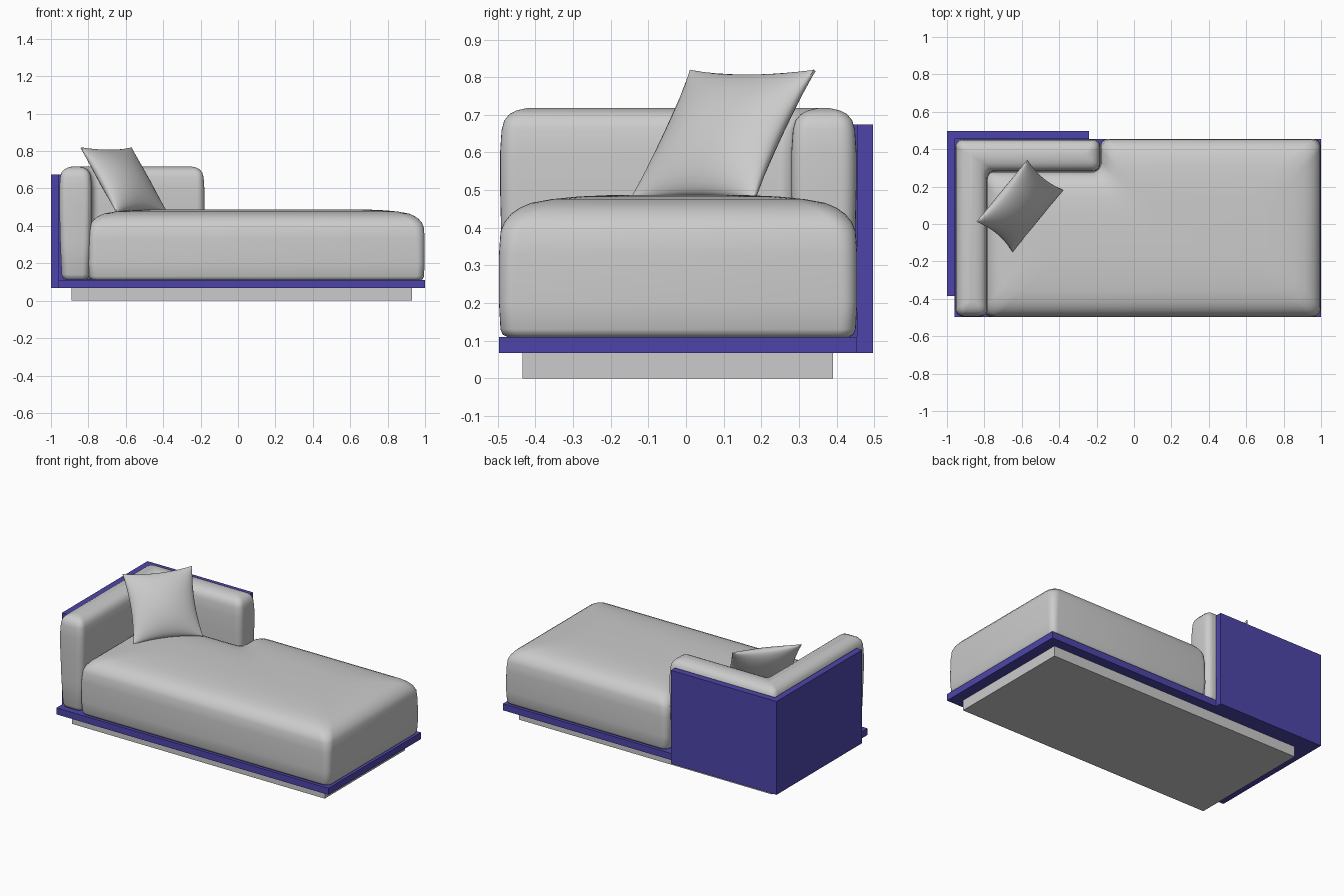
import bpy
import bmesh
from math import sin, cos, pi
from mathutils import Vector

default = bpy.context.scene.objects.get("Cube")
if default:
    bpy.data.objects.remove(default, do_unlink=True)


def make_material(name, colour):
    mat = bpy.data.materials.new(name)
    mat.use_nodes = True
    mat.diffuse_color = (*colour, 1)
    mat.node_tree.nodes["Principled BSDF"].inputs["Base Color"].default_value = (*colour, 1)
    return mat


fabric = make_material("grey fabric", (0.6, 0.6, 0.6))
lacquer = make_material("blue lacquer", (0.075, 0.06, 0.4))


def finish(name, bm, mat, smooth=False):
    bmesh.ops.recalc_face_normals(bm, faces=bm.faces[:])
    mesh = bpy.data.meshes.new(name)
    bm.to_mesh(mesh)
    bm.free()
    mesh.materials.append(mat)
    obj = bpy.data.objects.new(name, mesh)
    bpy.context.collection.objects.link(obj)
    if smooth:
        bpy.ops.object.select_all(action='DESELECT')
        obj.select_set(True)
        bpy.context.view_layer.objects.active = obj
        bpy.ops.object.shade_smooth_by_angle(angle=0.75)
    return obj


def box(name, low, high, mat):
    bm = bmesh.new()
    bmesh.ops.create_cube(bm, size=1)
    low, high = Vector(low), Vector(high)
    for v in bm.verts:
        v.co = (low + high) / 2 + v.co * (high - low)
    return finish(name, bm, mat)


def outline(corners, inset, radius, steps=6):
    """Right-angled outline, moved inwards, with rounded corners."""
    pts = [Vector(c) for c in corners]
    result = []
    for i, p in enumerate(pts):
        d_in = (p - pts[i - 1]).normalized()
        d_out = (pts[(i + 1) % len(pts)] - p).normalized()
        both = d_in + d_out
        p = p + inset * Vector((-both.y, both.x))
        centre = p + radius * (d_out - d_in)
        for s in range(steps + 1):
            t = pi / 2 * s / steps
            result.append(centre + radius * (d_in * sin(t) - d_out * cos(t)))
    return result


def cushion(name, corners, rings):
    """Stack rounded outlines given as (height, inset, corner radius)."""
    bm = bmesh.new()
    loops = [[bm.verts.new((p.x, p.y, z)) for p in outline(corners, inset, r)]
             for z, inset, r in rings]
    n = len(loops[0])
    for a, b in zip(loops, loops[1:]):
        for i in range(n):
            j = (i + 1) % n
            bm.faces.new((a[i], a[j], b[j], b[i]))
    bm.faces.new(loops[0][::-1])
    bm.faces.new(loops[-1])
    return finish(name, bm, fabric, True)


def pillow(name, centre, across, up, half, depth, n=20):
    """Square scatter pillow with pinched sides and a thin seam."""
    across, up = Vector(across).normalized(), Vector(up).normalized()
    normal = across.cross(up)
    bm = bmesh.new()
    sides = []
    for sign in (1, -1):
        grid = []
        for i in range(n + 1):
            a = -cos(pi * i / n)
            row = []
            for j in range(n + 1):
                b = -cos(pi * j / n)
                x = a * half * (1 - 0.09 * (1 - b * b))
                y = b * half * (1 - 0.09 * (1 - a * a))
                bulge = max(0, (1 - a * a) * (1 - b * b)) ** 0.6
                z = sign * (0.004 + depth * bulge)
                row.append(bm.verts.new(Vector(centre) + across * x + up * y + normal * z))
            grid.append(row)
        for i in range(n):
            for j in range(n):
                bm.faces.new((grid[i][j], grid[i + 1][j], grid[i + 1][j + 1], grid[i][j + 1]))
        rim = ([grid[i][0] for i in range(n)] + [grid[n][j] for j in range(n)]
               + [grid[i][n] for i in range(n, 0, -1)] + [grid[0][j] for j in range(n, 0, -1)])
        sides.append(rim)
    front, back = sides
    for i in range(len(front)):
        bm.faces.new((front[i - 1], front[i], back[i], back[i - 1]))
    return finish(name, bm, fabric, True)


# Plinth, platform and the two upright panels
box("plinth", (-0.89, -0.435, 0), (0.93, 0.39, 0.067), fabric)
box("platform", (-0.96, -0.497, 0.067), (1, 0.455, 0.11), lacquer)
box("back_panel", (-1, 0.455, 0.067), (-0.24, 0.497, 0.675), lacquer)
box("side_panel", (-1, -0.385, 0.067), (-0.96, 0.455, 0.675), lacquer)

# Crowned seat cushion, notched around the backrest
cushion("seat_cushion",
        [(-0.8, -0.497), (0.998, -0.497), (0.998, 0.455),
         (-0.18, 0.455), (-0.18, 0.28), (-0.8, 0.28)],
        [(0.11, 0.022, 0.04), (0.116, 0.01, 0.04), (0.13, 0.004, 0.04), (0.2, 0, 0.04),
         (0.33, 0, 0.045), (0.39, 0.004, 0.05), (0.415, 0.014, 0.055), (0.437, 0.032, 0.06),
         (0.453, 0.055, 0.06), (0.466, 0.085, 0.065), (0.476, 0.14, 0.07),
         (0.483, 0.21, 0.08), (0.487, 0.3, 0.085)])

# Corner backrest cushion
cushion("backrest_cushion",
        [(-0.955, -0.494), (-0.782, -0.494), (-0.782, 0.28),
         (-0.18, 0.28), (-0.18, 0.453), (-0.955, 0.453)],
        [(0.112, 0.035, 0.03), (0.12, 0.02, 0.035), (0.14, 0.012, 0.04), (0.3, 0.005, 0.04),
         (0.5, 0, 0.04), (0.6, 0, 0.04), (0.66, 0.004, 0.038), (0.685, 0.011, 0.035),
         (0.702, 0.025, 0.03), (0.712, 0.045, 0.02), (0.718, 0.072, 0.01)])

# Scatter pillow leaning into the corner
pillow("scatter_pillow", (-0.61, 0.097, 0.645), (0.27, 0.33, 0), (-0.19, 0.16, 0.345), 0.213, 0.07)
